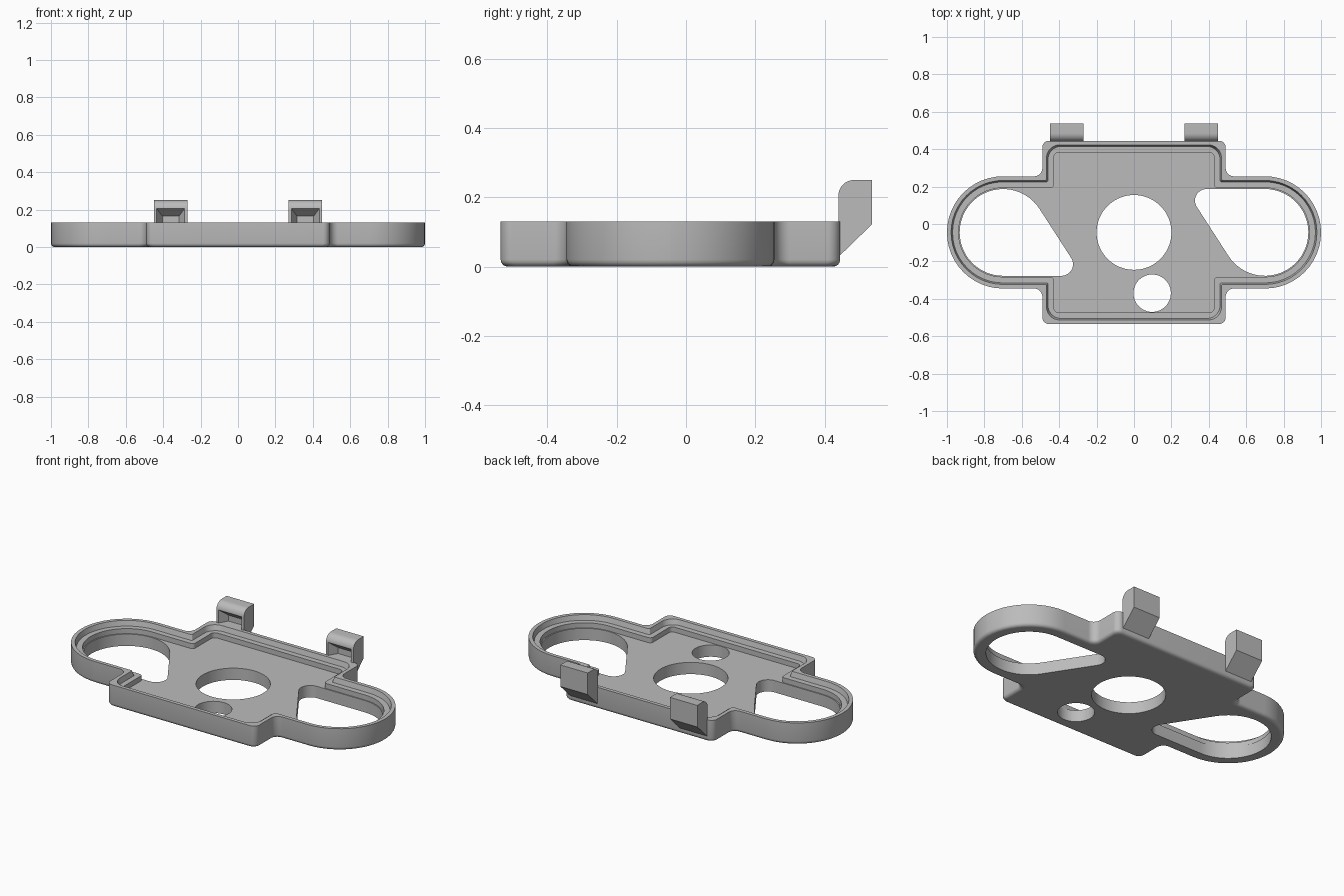
import bpy
import bmesh
from math import cos, sin, pi, radians
from mathutils import Vector

if "Cube" in bpy.data.objects:
    bpy.data.objects.remove(bpy.data.objects["Cube"], do_unlink=True)

CY = -0.045                      # centre line of the tray in y
RIM, LEDGE, FLOOR = 0.13, 0.10, 0.07

grey = bpy.data.materials.new("plain_grey")
grey.use_nodes = True
colour = (0.5, 0.5, 0.5, 1)
grey.diffuse_color = colour
grey.node_tree.nodes["Principled BSDF"].inputs["Base Color"].default_value = colour


def loft(name, rings):
    """Skin matching rings of points and cap both ends."""
    bm = bmesh.new()
    loops = [[bm.verts.new(p) for p in ring] for ring in rings]
    for a, b in zip(loops, loops[1:]):
        for i in range(len(a)):
            j = (i + 1) % len(a)
            bm.faces.new((a[i], a[j], b[j], b[i]))
    bm.faces.new(loops[0][::-1])
    bm.faces.new(loops[-1])
    bmesh.ops.recalc_face_normals(bm, faces=bm.faces)
    mesh = bpy.data.meshes.new(name)
    bm.to_mesh(mesh)
    bm.free()
    mesh.materials.append(grey)
    ob = bpy.data.objects.new(name, mesh)
    bpy.context.collection.objects.link(ob)
    return ob


def cut(ob, cutter):
    """Subtract the cutter for good and remove it."""
    mod = ob.modifiers.new("cut", "BOOLEAN")
    mod.operation, mod.solver, mod.object = "DIFFERENCE", "EXACT", cutter
    bpy.context.view_layer.objects.active = ob
    bpy.ops.object.modifier_apply(modifier=mod.name)
    bpy.data.objects.remove(cutter, do_unlink=True)


def smooth(ob):
    bpy.ops.object.select_all(action="DESELECT")
    ob.select_set(True)
    bpy.context.view_layer.objects.active = ob
    bpy.ops.object.shade_smooth_by_angle(angle=radians(30))


def arc(cx, cy, r, start, end, n):
    angles = [radians(start + (end - start) * i / n) for i in range(n + 1)]
    return [(cx + r * cos(a), cy + r * sin(a)) for a in angles]


def tray_ring(inset, z, r_out, r_in):
    """Rounded cross-shaped outline: square body with two round wings."""
    b, h, w = 0.49 - inset, 0.3 - inset, 1 - inset
    wing = h * 0.999
    half = [(b, -b, r_out), (b, -h, r_in), (w, -h, wing),
            (w, h, wing), (b, h, r_in), (b, b, r_out)]
    corners = half + [(-x, -y, r) for x, y, r in half]
    ring = []
    for i, (x, y, r) in enumerate(corners):
        p = Vector((x, y))
        u = (Vector(corners[i - 1][:2]) - p).normalized()
        v = (Vector(corners[(i + 1) % len(corners)][:2]) - p).normalized()
        c = p + r * (u + v)
        for k in range(13):
            t = k / 12 * pi / 2
            q = c - r * (v * cos(t) + u * sin(t))
            ring.append((q.x, q.y + CY, z))
    return ring


# Tray: rounded bottom edge, outer wall, rim, ledge and floor in one skin
fillet = 0.02
rings = [tray_ring(fillet + 0.003, 0, 0.02, 0.05)]
for k in range(5):
    t = k / 4 * pi / 2
    rings.append(tray_ring(fillet * (1 - sin(t)), fillet * (1 - cos(t)), 0.035, 0.045))
rings += [
    tray_ring(0, RIM, 0.035, 0.045),
    tray_ring(0.022, RIM, 0.07, 0.008),
    tray_ring(0.03, LEDGE, 0.07, 0.008),
    tray_ring(0.062, LEDGE, 0.025, 0.02),
    tray_ring(0.062, FLOOR, 0.025, 0.02),
]
tray = loft("tray", rings)


def punch(outline):
    cut(tray, loft("hole_cutter", [[(x, y, z) for x, y in outline] for z in (-0.1, 0.3)]))


# Round holes in the floor
punch(arc(0, CY, 0.2, 0, 355, 71))
punch(arc(0.097, -0.37, 0.1, 0, 352.5, 47))

# Teardrop openings, each the other turned half way round
teardrop = arc(-0.7, 0, 0.232, 32.8, 270, 40) + arc(-0.388, -0.17, 0.062, -90, 32.8, 16)
for s in (1, -1):
    punch([(s * x, s * y + CY) for x, y in teardrop])
smooth(tray)

# Clips on the back wall, each with a tapered pocket facing the tray
profile = [(0.44, 0.028), (0.537, 0.122), (0.537, 0.25)]
profile += arc(0.485, 0.205, 0.045, 90, 180, 8)
for side, x in (("right", -0.36), ("left", 0.36)):
    clip = loft(side + "_clip", [[(x + dx, y, z) for y, z in profile] for dx in (-0.09, 0.09)])
    pocket = [[(x - w, y, RIM), (x + w, y, RIM), (x + w, y, top), (x - w, y, top)]
              for w, y, top in ((0.078, 0.435, 0.211), (0.045, 0.49, 0.165))]
    cut(clip, loft("pocket_cutter", pocket))
    smooth(clip)
